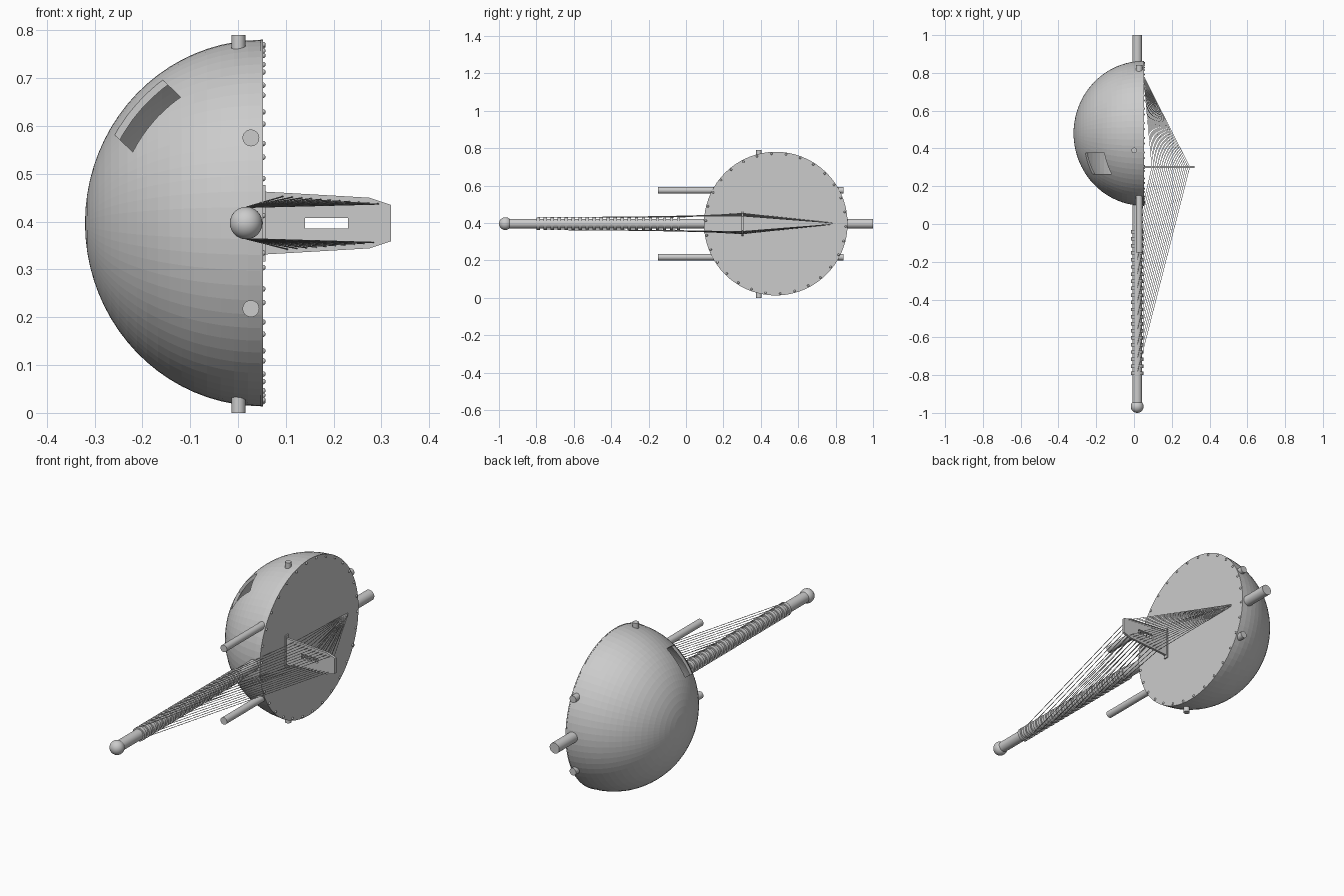
import bpy, bmesh, math
from mathutils import Vector, Matrix

if "Cube" in bpy.data.objects:
    bpy.data.objects.remove(bpy.data.objects["Cube"])

NX, CZ = 0.017, 0.397          # neck axis
BY, R, DEPTH, FX = 0.48, 0.383, 0.37, 0.05   # bowl centre, radius, depth, skin plane


def finish(bm, name, smooth=True):
    bmesh.ops.recalc_face_normals(bm, faces=bm.faces[:])
    me = bpy.data.meshes.new(name)
    bm.to_mesh(me)
    bm.free()
    ob = bpy.data.objects.new(name, me)
    bpy.context.collection.objects.link(ob)
    if smooth:
        bpy.ops.object.select_all(action='DESELECT')
        ob.select_set(True)
        bpy.context.view_layer.objects.active = ob
        bpy.ops.object.shade_smooth_by_angle(angle=math.radians(35))
    return ob


def rod(bm, a, b, r, seg=32):
    a, b = Vector(a), Vector(b)
    d = b - a
    m = Matrix.Translation((a + b) / 2) @ d.to_track_quat('Z', 'Y').to_matrix().to_4x4()
    bmesh.ops.create_cone(bm, cap_ends=True, segments=seg, radius1=r, radius2=r,
                          depth=d.length, matrix=m)


def box(bm, lo, hi):
    lo, hi = Vector(lo), Vector(hi)
    m = Matrix.Translation((lo + hi) / 2) @ Matrix.Diagonal((*(hi - lo), 1))
    bmesh.ops.create_cube(bm, size=1, matrix=m)


def boolean(ob, cutter):
    cutter.hide_render = True
    cutter.hide_set(True)
    mod = ob.modifiers.new("cut", 'BOOLEAN')
    mod.operation, mod.object, mod.solver = 'DIFFERENCE', cutter, 'EXACT'


# Half gourd bowl: lathed shell around the x axis, outer then inner wall
N = 20
outer = [(FX - DEPTH * math.cos(i / N * math.pi / 2), R * math.sin(i / N * math.pi / 2))
         for i in range(N + 1)]
t = 0.014
inner = [(FX - (DEPTH - t) * math.cos(i / N * math.pi / 2), (R - t) * math.sin(i / N * math.pi / 2))
         for i in range(N, -1, -1)]
bm = bmesh.new()
vs = [bm.verts.new((x, BY, CZ + r)) for x, r in outer + inner]
es = [bm.edges.new(p) for p in zip(vs, vs[1:])]
bmesh.ops.spin(bm, geom=vs + es, cent=(0, BY, CZ), axis=(1, 0, 0),
               angle=2 * math.pi, steps=72, use_merge=False)
bmesh.ops.remove_doubles(bm, verts=bm.verts[:], dist=1e-5)
bowl = finish(bm, "gourd_bowl", smooth=False)

# Sound hole cut square through the upper side of the bowl
bm = bmesh.new()
m = Matrix.Translation((-0.19, 0.32, 0.622)) @ Matrix.Rotation(math.radians(-46.5), 4, 'Y')
bmesh.ops.create_cube(bm, size=1, matrix=m @ Matrix.Diagonal((0.152, 0.11, 0.25, 1)))
boolean(bowl, finish(bm, "sound_hole_cutter", smooth=False))

# Skin top
bm = bmesh.new()
rod(bm, (FX - 0.003, BY, CZ), (FX + 0.002, BY, CZ), R + 0.001, 72)
finish(bm, "skin")

# Tacks round the skin edge
bm = bmesh.new()
for i in range(30):
    a = 2 * math.pi * (i + 0.8) / 30
    m = Matrix.Translation((FX + 0.002, BY + 0.374 * math.cos(a), CZ + 0.374 * math.sin(a)))
    bmesh.ops.create_uvsphere(bm, u_segments=10, v_segments=6, radius=0.006, matrix=m)
finish(bm, "skin_tacks")

# Neck with ball end
bm = bmesh.new()
rod(bm, (NX, -0.965, CZ), (NX, 1.0, CZ), 0.026)
finish(bm, "neck")
bm = bmesh.new()
bmesh.ops.create_uvsphere(bm, u_segments=32, v_segments=16, radius=0.034,
                          matrix=Matrix.Translation((NX, -0.966, CZ)))
finish(bm, "neck_ball")

# Hand grips and cross bar
for side, z in (("upper", 0.575), ("lower", 0.218)):
    bm = bmesh.new()
    rod(bm, (0.027, -0.15, z), (0.027, 0.843, z), 0.0175)
    finish(bm, side + "_hand_grip")
bm = bmesh.new()
rod(bm, (0.001, 0.39, 0), (0.001, 0.39, 0.79), 0.0145)
finish(bm, "cross_bar")

# Tuning rings
ring_y = [-0.04 - 0.0375 * i for i in range(21)]
bm = bmesh.new()
for y in ring_y:
    rod(bm, (NX, y - 0.009, CZ), (NX, y + 0.009, CZ), 0.033)
finish(bm, "tuning_rings")

# Bridge plate with slot, standing on a foot
bm = bmesh.new()
half = [(0.05, 0.066), (0.275, 0.053), (0.32, 0.038)]
outline = half + [(x, -z) for x, z in reversed(half)]
f = bm.faces.new([bm.verts.new((x, 0.296, CZ + z)) for x, z in outline])
ext = bmesh.ops.extrude_face_region(bm, geom=[f])
bmesh.ops.translate(bm, vec=(0, 0.012, 0),
                    verts=[v for v in ext["geom"] if isinstance(v, bmesh.types.BMVert)])
bridge = finish(bm, "bridge", smooth=False)
bm = bmesh.new()
box(bm, (0.14, 0.25, CZ - 0.011), (0.23, 0.35, CZ + 0.011))
boolean(bridge, finish(bm, "bridge_slot_cutter", smooth=False))
bm = bmesh.new()
box(bm, (0.05, 0.292, CZ - 0.08), (0.058, 0.312, CZ + 0.08))
finish(bm, "bridge_foot", smooth=False)

# Strings: ring to bridge edge to tail, alternating sides
bm = bmesh.new()
for i, y in enumerate(ring_y):
    s = 1 if i % 2 == 0 else -1
    k = i / 20
    top = (0.095 + 0.2 * k, 0.302, CZ + s * (0.056 - 0.016 * k))
    rod(bm, (NX, y, CZ + s * 0.033), top, 0.0015, 6)
    rod(bm, top, (FX, 0.785, CZ + s * 0.003), 0.0015, 6)
finish(bm, "strings")
